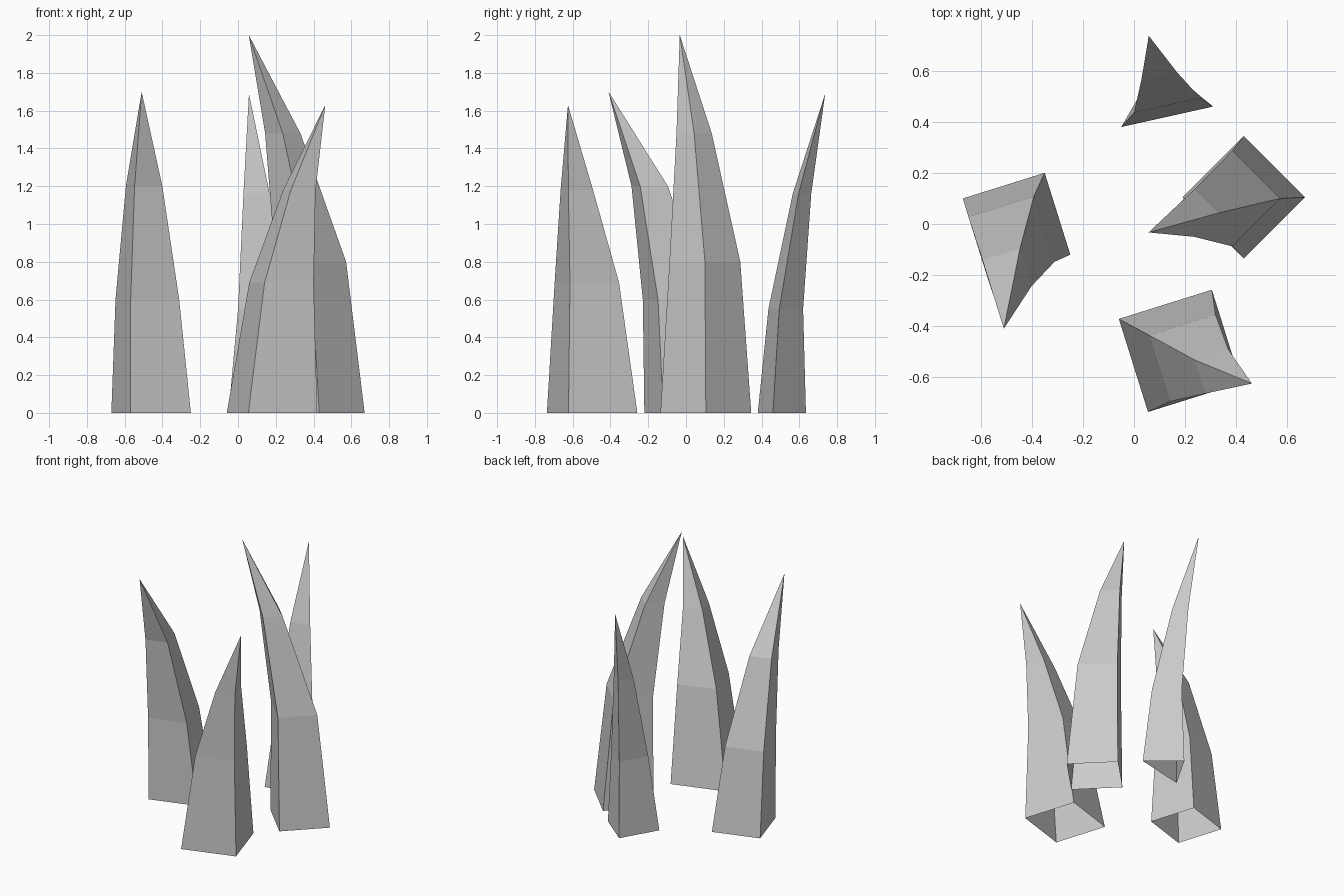
import bpy
import bmesh
from math import sin, cos, radians
from mathutils import Vector

if "Cube" in bpy.data.objects:
    bpy.data.objects.remove(bpy.data.objects["Cube"])

# One stone grey for every spike
stone = bpy.data.materials.new("stone_grey")
stone.use_nodes = True
grey = (0.6, 0.6, 0.6, 1.0)
stone.diffuse_color = grey
stone.node_tree.nodes["Principled BSDF"].inputs["Base Color"].default_value = grey


def square(angle):
    """Unit square cross-section, counter-clockwise, turned by angle."""
    a = radians(angle)
    return [Vector((x * cos(a) - y * sin(a), x * sin(a) + y * cos(a)))
            for x, y in ((-.5, -.5), (.5, -.5), (.5, .5), (-.5, .5))]


def spike(name, section, rings, tip):
    """Tapered, bent spike, open at the bottom; rings are (x, y, z, size)."""
    bm = bmesh.new()
    levels = [[bm.verts.new((x + p.x * size, y + p.y * size, z)) for p in section]
              for x, y, z, size in rings]
    apex = bm.verts.new(tip)
    n = len(section)
    for low, high in zip(levels, levels[1:]):
        for i in range(n):
            j = (i + 1) % n
            bm.faces.new((low[i], low[j], high[j], high[i]))
    top = levels[-1]
    for i in range(n):
        bm.faces.new((top[i], top[(i + 1) % n], apex))
    mesh = bpy.data.meshes.new(name)
    bm.to_mesh(mesh)
    bm.free()
    mesh.materials.append(stone)
    obj = bpy.data.objects.new(name, mesh)
    bpy.context.scene.collection.objects.link(obj)


# Spike on the -x side, leaning forward
spike("side_spike", square(17.4),
      [(-.46, -.01, 0, .336), (-.48, -.06, .6, .269), (-.497, -.192, 1.2, .154)],
      (-.51, -.41, 1.7))

# Tallest spike, leaning inward
spike("tall_spike", square(45),
      [(.43, .105, 0, .34), (.385, .1, .8, .265), (.237, .043, 1.48, .132)],
      (.057, -.033, 2))

# Front spike, leaning sideways
spike("front_spike", square(17.4),
      [(.18, -.497, 0, .382), (.23, -.525, .69, .272), (.325, -.578, 1.18, .137)],
      (.462, -.625, 1.63))

# Three-sided back spike, leaning backward
triangle = [Vector(p) for p in ((-.169, -.112), (.191, -.032), (-.022, .143))]
spike("back_spike", triangle,
      [(.119, .492, 0, 1), (.122, .517, .55, .72), (.094, .608, 1.16, .385)],
      (.058, .737, 1.69))
